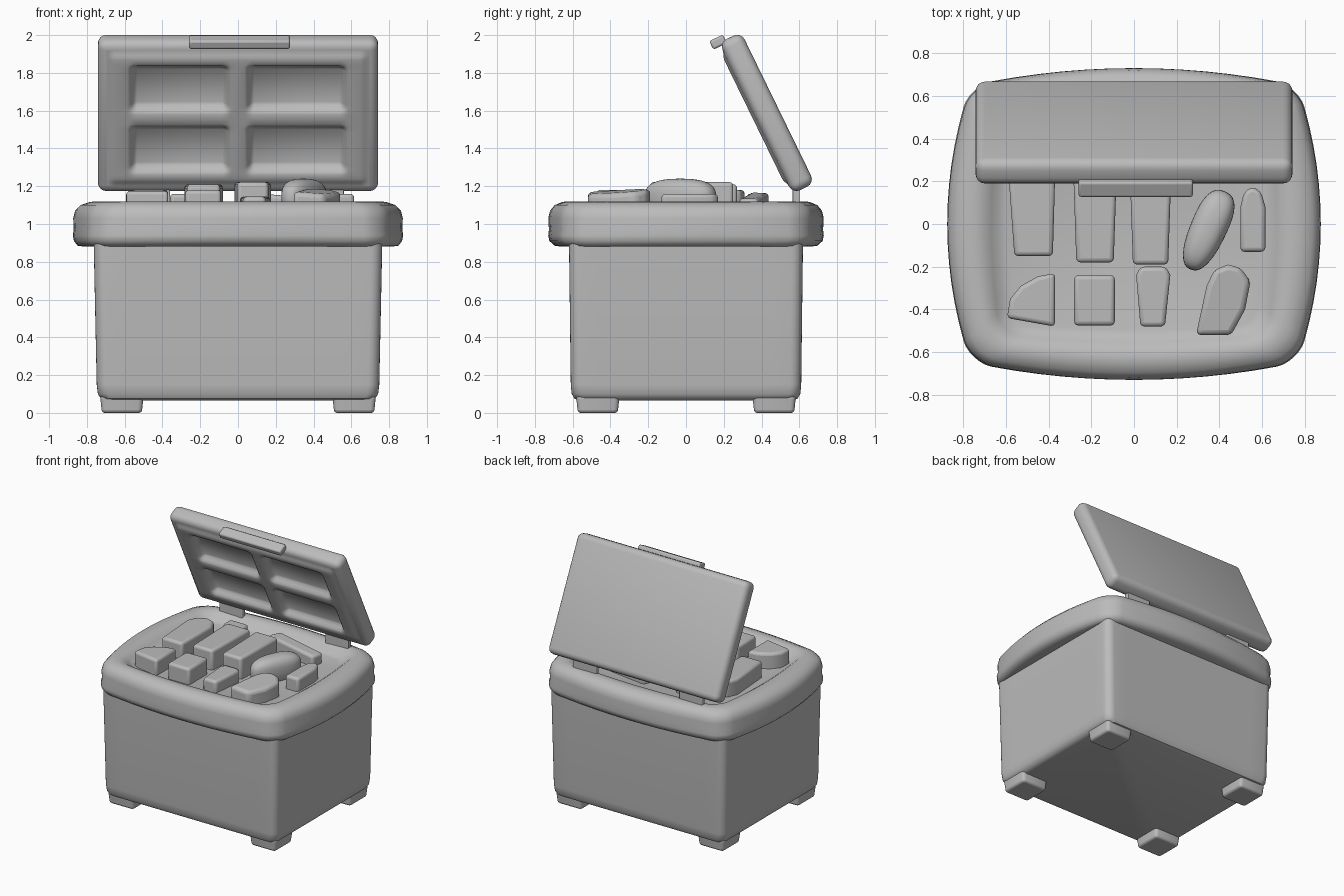
import bpy, bmesh, math
from mathutils import Matrix, Vector

if "Cube" in bpy.data.objects:
    bpy.data.objects.remove(bpy.data.objects["Cube"], do_unlink=True)

GREY = (0.5, 0.5, 0.5, 1)
mat = bpy.data.materials.new("plain grey")
mat.use_nodes = True
mat.diffuse_color = GREY
mat.node_tree.nodes["Principled BSDF"].inputs["Base Color"].default_value = GREY


def finish(name, bm, bevel=0, segments=3, angle=35):
    """Turn a bmesh into a smooth-shaded object with optional rounded edges."""
    bmesh.ops.recalc_face_normals(bm, faces=bm.faces)
    mesh = bpy.data.meshes.new(name)
    bm.to_mesh(mesh)
    bm.free()
    mesh.materials.append(mat)
    obj = bpy.data.objects.new(name, mesh)
    bpy.context.collection.objects.link(obj)
    bpy.ops.object.select_all(action='DESELECT')
    obj.select_set(True)
    bpy.context.view_layer.objects.active = obj
    bpy.ops.object.shade_smooth_by_angle(angle=math.radians(angle))
    if bevel:
        mod = obj.modifiers.new("rounding", 'BEVEL')
        mod.width, mod.segments = bevel, segments
        mod.limit_method, mod.angle_limit = 'ANGLE', math.radians(40)
    return obj


def rounded_rect(a, b, r, bulge_x=0, bulge_y=0, steps=6, cuts=12):
    """Rounded rectangle outline whose sides may bow outwards."""
    corners = []
    for k, (sx, sy) in enumerate(((1, 1), (-1, 1), (-1, -1), (1, -1))):
        for i in range(steps + 1):
            t = math.pi / 2 * (k + i / steps)
            corners.append(Vector((sx * (a - r) + r * math.cos(t),
                                   sy * (b - r) + r * math.sin(t))))
    pts = []
    for i, p in enumerate(corners):
        q = corners[(i + 1) % len(corners)]
        n = cuts if i % (steps + 1) == steps else 1
        pts += [p.lerp(q, j / n) for j in range(n)]
    return [(p.x * (1 + bulge_x * (1 - (p.y / b) ** 2)),
             p.y * (1 + bulge_y * (1 - (p.x / a) ** 2))) for p in pts]


def loft(rings):
    """Skin a stack of (outline, height) rings and cap both ends."""
    bm = bmesh.new()
    loops = [[bm.verts.new((x, y, z)) for x, y in pts] for pts, z in rings]
    for lo, hi in zip(loops, loops[1:]):
        n = len(lo)
        for i in range(n):
            bm.faces.new((lo[i], lo[(i + 1) % n], hi[(i + 1) % n], hi[i]))
    bm.faces.new(loops[0][::-1])
    bm.faces.new(loops[-1])
    return bm


def prism(name, pts, z0, z1, bevel=0.02, flare=1.0, slope=(0, 0)):
    """Upright block from an outline; flare scales its foot, slope tips its top."""
    cx = sum(p[0] for p in pts) / len(pts)
    cy = sum(p[1] for p in pts) / len(pts)
    foot = [(cx + (x - cx) * flare, cy + (y - cy) * flare) for x, y in pts]
    bm = loft([(foot, z0), (pts, z1)])
    for v in bm.verts:
        if v.co.z > (z0 + z1) / 2:
            v.co.z += slope[0] * (v.co.x - cx) + slope[1] * (v.co.y - cy)
    return finish(name, bm, bevel)


def box(x0, x1, y0, y1, taper=0):
    return [(x0 + taper, y0), (x1 - taper, y0), (x1, y1), (x0, y1)]


# Chest body, rounded at the bottom edge
finish("body", loft([(rounded_rect(a, b, 0.06), z) for a, b, z in (
    (0.70, 0.56, 0.065), (0.725, 0.59, 0.075), (0.742, 0.605, 0.10),
    (0.748, 0.61, 0.15), (0.765, 0.62, 0.95))]))

# Four feet
for sx, fx in ((1, "left"), (-1, "right")):
    for sy, fy in ((1, "back"), (-1, "front")):
        pts = [(sx * 0.615 + x, sy * 0.467 + y)
               for x, y in rounded_rect(0.115, 0.115, 0.025, steps=3, cuts=1)]
        prism("foot_%s_%s" % (fy, fx), pts, 0, 0.09, 0.015, flare=0.92)

# Bowed rim with a shallow tray inside
rim = ((0.745, 0.61, 0.88, 0.09), (0.755, 0.625, 0.885, 0.125),
       (0.765, 0.645, 0.91, 0.135), (0.767, 0.648, 0.94, 0.14),
       (0.76, 0.642, 0.97, 0.145), (0.762, 0.645, 1.03, 0.145),
       (0.755, 0.638, 1.07, 0.143), (0.735, 0.62, 1.10, 0.135),
       (0.70, 0.59, 1.117, 0.12), (0.67, 0.565, 1.12, 0.11),
       (0.645, 0.54, 1.112, 0.09), (0.625, 0.52, 1.09, 0.07),
       (0.60, 0.50, 1.065, 0.06), (0.57, 0.475, 1.055, 0.05))
finish("rim_and_tray", loft([
    (rounded_rect(a, b, 0.10, k, k * 0.9), z) for a, b, z, k in rim]), angle=60)

# Packed goods: back row
FLOOR = 1.03
prism("long_pack", [(-0.56, -0.15), (-0.38, -0.15), (-0.37, 0.2), (-0.41, 0.29),
                    (-0.48, 0.31), (-0.55, 0.28), (-0.585, 0.2)], FLOOR, 1.18)
prism("tall_pack", box(-0.285, -0.08, -0.18, 0.27, 0.015), FLOOR, 1.21)
prism("wide_pack", box(-0.02, 0.175, -0.19, 0.25, 0.015), FLOOR, 1.222)
prism("small_pack", box(-0.36, -0.2, 0.32, 0.42), FLOOR, 1.16)
prism("wedge_pack", [(0.02, 0.34), (0.45, 0.28), (0.47, 0.38), (0.06, 0.44)],
      FLOOR, 1.15, slope=(-0.08, 0))
prism("narrow_pack", [(0.498, -0.13), (0.615, -0.13), (0.615, 0.08), (0.595, 0.15),
                      (0.555, 0.175), (0.515, 0.15), (0.498, 0.08)], FLOOR, 1.16)

# Packed goods: front row
prism("curved_wedge", [(-0.37, -0.48), (-0.37, -0.23), (-0.45, -0.245),
                       (-0.53, -0.29), (-0.58, -0.35), (-0.595, -0.44)], FLOOR, 1.175)
prism("square_pack", box(-0.28, -0.09, -0.475, -0.24), FLOOR, 1.18)
prism("short_pack", [(0.03, -0.48), (0.145, -0.48), (0.17, -0.24), (0.15, -0.2),
                     (0.03, -0.2), (0.01, -0.24)], FLOOR, 1.145)
prism("pouch", [(0.29, -0.52), (0.455, -0.52), (0.52, -0.40), (0.545, -0.27),
                (0.50, -0.205), (0.44, -0.19), (0.375, -0.215), (0.34, -0.29)],
      FLOOR, 1.175, 0.025, slope=(-0.08, 0.08))

# Rounded bottle lying at a slant
bm = bmesh.new()
bmesh.ops.create_uvsphere(bm, u_segments=32, v_segments=20, radius=1)
for v in bm.verts:
    x, y, z = v.co
    size = lambda c, p: math.copysign(abs(c) ** p, c)
    v.co = (size(x, 0.8) * (0.085 + 0.01 * y), size(y, 0.8) * 0.2, size(z, 0.7) * 0.1)
bm.transform(Matrix.Translation((0.345, -0.03, 1.14)) @ Matrix.Rotation(-0.42, 4, 'Z'))
finish("bottle", bm, angle=60)

# Lid frame: local y runs up the lid, local z faces inwards
lid_pose = Matrix.Translation((0, 0.428, 1.588)) @ Matrix.Rotation(math.radians(116), 4, 'X')
HX, HY, HZ, R = 0.742, 0.445, 0.065, 0.045
bm = bmesh.new()
bmesh.ops.create_cube(bm, size=1, matrix=Matrix.Diagonal((2 * HX, 2 * HY, 2 * HZ, 1)))
bmesh.ops.bevel(bm, geom=bm.edges[:], offset=R, segments=4, profile=0.5, affect='EDGES')
inner = max(bm.faces, key=lambda f: f.calc_center_median().z)
bmesh.ops.delete(bm, geom=[inner], context='FACES')
finish("lid", bm, angle=50).matrix_world = lid_pose


# Inner lid panel: a raised border with four sunken pockets
def mask(t, lo, hi, soft):
    u = min(max((min(t - lo, hi - t)) / soft, 0), 1)
    return u * u * (3 - 2 * u)


def stations(half, pocket_lo, pocket_hi, soft):
    side = [pocket_lo + soft * i / 4 for i in range(5)]
    side += [pocket_hi - soft * i / 4 for i in range(5)]
    side += [half - 0.05 * i / 4 for i in range(5)]
    return sorted(set([0.0] + side + [-s for s in side]))


xs = stations(HX - R, 0.035, 0.585, 0.05)
ys = stations(HY - R, 0.03, 0.325, 0.05)
bm = bmesh.new()
grid = []
for y in ys:
    row = []
    for x in xs:
        lift = 0.015 * mask(x, R - HX, HX - R, 0.05) * mask(y, R - HY, HY - R, 0.05)
        sink = 0.05 * mask(abs(x), 0.035, 0.585, 0.05) * mask(abs(y), 0.03, 0.325, 0.05)
        row.append(bm.verts.new((x, y, HZ + lift - sink)))
    grid.append(row)
for lo, hi in zip(grid, grid[1:]):
    for i in range(len(xs) - 1):
        bm.faces.new((lo[i], lo[i + 1], hi[i + 1], hi[i]))
finish("lid_inner_panel", bm, angle=60).matrix_world = lid_pose

# Lid handle
bm = bmesh.new()
bmesh.ops.create_cube(bm, size=1, matrix=Matrix.Diagonal((0.535, 0.05, 0.08, 1)))
finish("lid_handle", bm, 0.012).matrix_world = (
    Matrix.Translation((0.008, 0.17, 1.963)) @ Matrix.Rotation(math.radians(116), 4, 'X'))

# Two hinges
for sx, side in ((1, "left"), (-1, "right")):
    prism("hinge_" + side, box(sx * 0.46 - 0.1, sx * 0.46 + 0.1, 0.565, 0.602),
          1.09, 1.21, 0.006)
